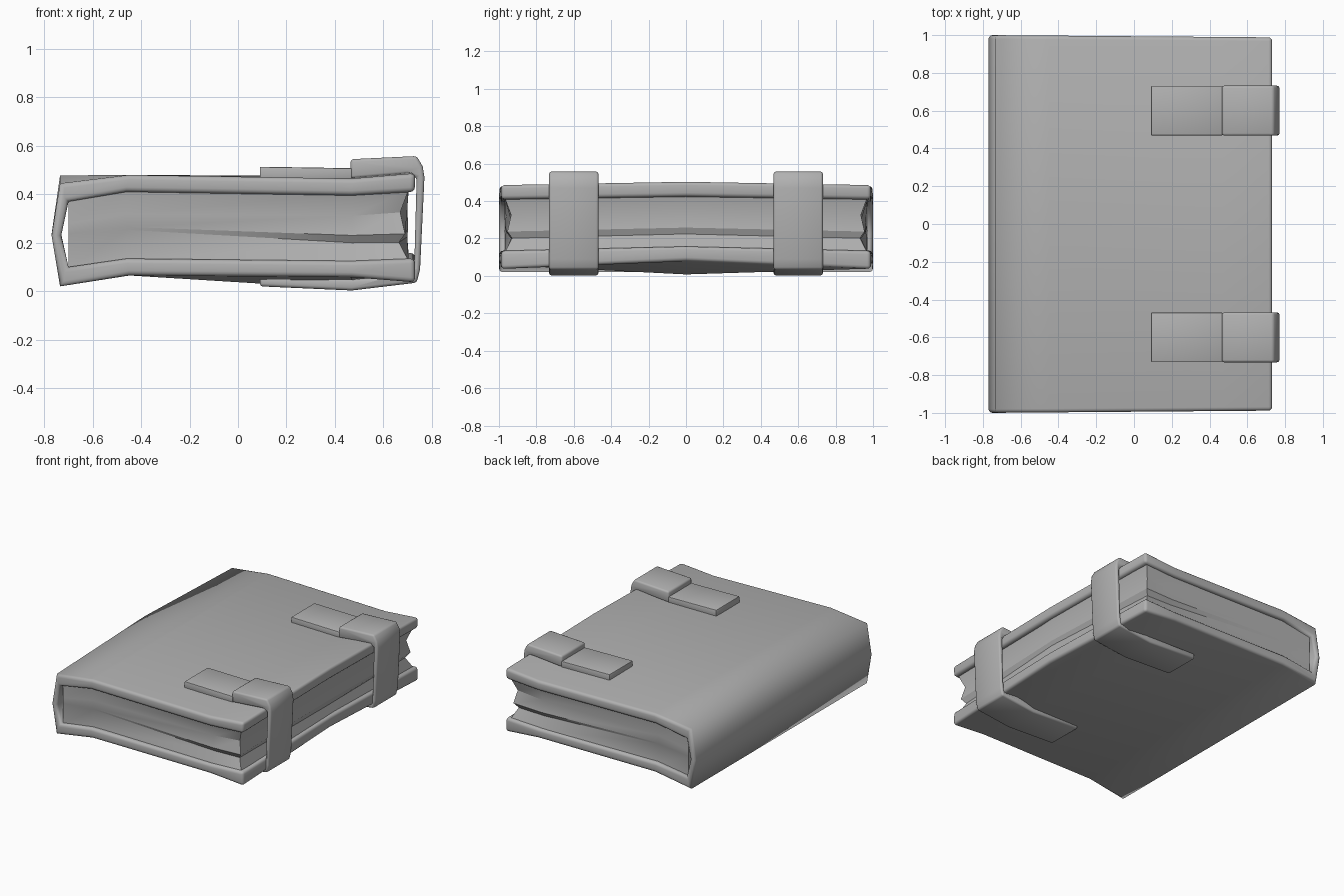
import bpy, bmesh
from math import radians

if "Cube" in bpy.data.objects:
    bpy.data.objects.remove(bpy.data.objects["Cube"])

grey = bpy.data.materials.new("dark_grey")
grey.diffuse_color = (0.44, 0.44, 0.44, 1)
grey.use_nodes = True
grey.node_tree.nodes["Principled BSDF"].inputs["Base Color"].default_value = grey.diffuse_color


def loft(name, sections, bevel=0.0, limit=60, smooth=30, segments=2, shell=False):
    """Skin matching closed loops, cap both ends, soften the hard edges."""
    bm = bmesh.new()
    rings = [[bm.verts.new(p) for p in s] for s in sections]
    n = len(rings[0])
    for a, b in zip(rings, rings[1:]):
        for i in range(n):
            j = (i + 1) % n
            bm.faces.new((a[i], a[j], b[j], b[i]))
    for r in (rings[0], rings[-1]):
        if shell:  # rim of quads between the outer and inner profile
            for i in range(n // 2 - 1):
                bm.faces.new((r[i], r[i + 1], r[n - 2 - i], r[n - 1 - i]))
        else:
            bm.faces.new(r)
    bmesh.ops.recalc_face_normals(bm, faces=bm.faces)
    if bevel:
        hard = [e for e in bm.edges if e.calc_face_angle(0) > radians(limit)]
        if shell:  # the lengthwise spine folds stay unbevelled
            hard = [e for e in hard if not (max(v.co.x for v in e.verts) < -0.6
                                            and abs(e.verts[0].co.y - e.verts[1].co.y) > 0.5)]
        bmesh.ops.bevel(bm, geom=hard, offset=bevel, segments=segments,
                        profile=0.5, affect='EDGES', clamp_overlap=True)
    mesh = bpy.data.meshes.new(name)
    bm.to_mesh(mesh)
    bm.free()
    mesh.materials.append(grey)
    ob = bpy.data.objects.new(name, mesh)
    bpy.context.collection.objects.link(ob)
    bpy.ops.object.select_all(action='DESELECT')
    ob.select_set(True)
    bpy.context.view_layer.objects.active = ob
    bpy.ops.object.shade_smooth_by_angle(angle=radians(smooth))
    return ob


def extrude(name, profile, y0, y1, bevel, smooth):
    return loft(name, [[(x, y, z) for x, z in profile] for y in (y0, y1)], bevel, 50, smooth)


# Cover cross-sections (x, z): outside then inside, at the ends and the middle
end_out = [(0.732, 0.487), (0.47, 0.465), (-0.45, 0.48), (-0.735, 0.445),
           (-0.77, 0.23), (-0.735, 0.02), (-0.45, 0.065), (0.47, 0.058), (0.732, 0.036)]
end_in = [(0.73, 0.41), (0.47, 0.395), (-0.46, 0.41), (-0.70, 0.37),
          (-0.73, 0.23), (-0.70, 0.10), (-0.46, 0.135), (0.47, 0.125), (0.73, 0.135)]
mid_out = [(0.732, 0.505), (0.47, 0.475), (-0.45, 0.478), (-0.735, 0.478),
           (-0.77, 0.235), (-0.735, 0.02), (-0.45, 0.065), (0.47, 0.008), (0.732, 0.08)]
mid_in = [(0.73, 0.425), (0.47, 0.405), (-0.46, 0.41), (-0.70, 0.375),
          (-0.73, 0.235), (-0.70, 0.10), (-0.46, 0.135), (0.47, 0.10), (0.73, 0.16)]


def cover_section(outer, inner, y):
    pts = outer + inner[::-1]
    return [(x, y * (1 - 0.008 * (x + 0.77)), z) for x, z in pts]


loft("cover", [cover_section(end_out, end_in, -1),
               cover_section(mid_out, mid_in, 0),
               cover_section(end_out, end_in, 1)], 0.025, 79, 95, 3, shell=True)

# Page block: stacked outlines, creased along the ends, creases closing at the spine
page_levels = [(0.0, 0.0, 0.0), (0.26, 0.48, 0.04), (0.38, 0.5, 0.015),
               (0.68, 0.65, 0.035), (1.0, 1.0, 0.0)]  # right height, spine height, inset
sections = []
for t_right, t_left, inset in page_levels:
    def row(inner, y, side):
        pts = []
        for i, x, k in ((3, -0.70, 0), (2, -0.46, 0.2), (1, 0.47, 0.85), (0, 0.705, 1)):
            top, low = inner[i][1] + 0.01, inner[8 - i][1] - 0.01
            t = t_left + (t_right - t_left) * k
            px = x - inset * abs(side) if i == 0 else x
            pts.append((px, y - side * inset * k, low + (top - low) * t))
        return pts
    front = row(end_in, -0.97, -1)
    middle = row(mid_in, 0, 0.15)
    back = row(end_in, 0.97, 1)
    sections.append(front + [middle[-1]] + back[::-1] + [middle[0]])
loft("pages", sections, smooth=30)

# Clasp straps wrapping the fore-edge, with a plate under each strap end
strap = [(0.09, 0.02), (0.47, 0.003), (0.738, 0.035), (0.752, 0.09), (0.77, 0.47),
         (0.763, 0.515), (0.738, 0.558), (0.465, 0.545), (0.465, 0.465), (0.70, 0.485),
         (0.738, 0.47), (0.729, 0.14), (0.72, 0.06), (0.47, 0.05), (0.09, 0.06)]
plate = [(0.09, 0.46), (0.47, 0.46), (0.47, 0.508), (0.09, 0.514)]
for side, y in (("front", -0.6), ("back", 0.6)):
    extrude(side + "_clasp_strap", strap, y - 0.132, y + 0.132, 0.012, 62)
    extrude(side + "_clasp_plate", plate, y - 0.131, y + 0.131, 0.005, 30)
